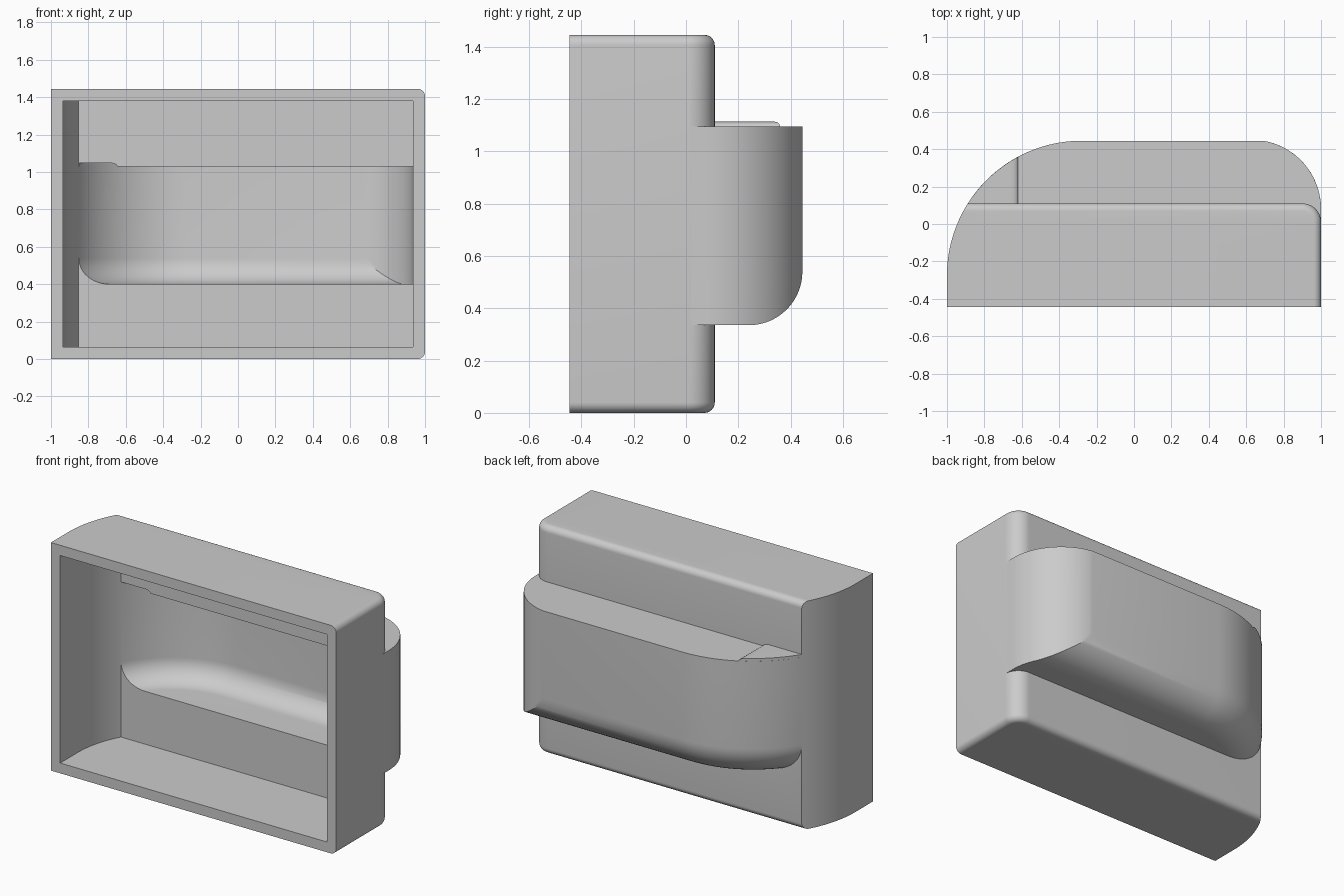
import bpy, bmesh
from math import asin, sin, cos, pi, sqrt

cube = bpy.data.objects.get("Cube")
if cube:
    bpy.data.objects.remove(cube, do_unlink=True)

grey = bpy.data.materials.new("plain_grey")
grey.use_nodes = True
grey.diffuse_color = (0.6, 0.6, 0.6, 1)
grey.node_tree.nodes["Principled BSDF"].inputs["Base Color"].default_value = (0.6, 0.6, 0.6, 1)

WALL = 0.065
LEFT_C = (-0.28, -0.275)   # centre of the large side curve
LEFT_R = 0.72


def arc(centre, r, a0, a1, n):
    steps = [a0 + (a1 - a0) * i / n for i in range(n + 1)]
    return [(centre[0] + r * cos(a), centre[1] + r * sin(a)) for a in steps]


def left_arc(r, y0, y1, n=32):
    """Large side curve between two depths."""
    a0 = pi - asin(max(-1, min(1, (y0 - LEFT_C[1]) / r)))
    a1 = pi - asin(max(-1, min(1, (y1 - LEFT_C[1]) / r)))
    return arc(LEFT_C, r, a0, a1, n)


def corner_arc(centre, r, back, n=20):
    """Right rear corner, cut off at the given depth."""
    return arc(centre, r, asin(min(1, (back - centre[1]) / r)), 0, n)


def loft(name, slices):
    """Solid from a stack of (z, outline) slices."""
    bm = bmesh.new()
    rings = [[bm.verts.new((x, y, z)) for x, y in pts] for z, pts in slices]
    for low, high in zip(rings, rings[1:]):
        for i in range(len(low)):
            j = (i + 1) % len(low)
            bm.faces.new((low[i], low[j], high[j], high[i]))
    bm.faces.new(rings[0])
    bm.faces.new(rings[-1])
    bmesh.ops.recalc_face_normals(bm, faces=bm.faces)
    mesh = bpy.data.meshes.new(name)
    bm.to_mesh(mesh)
    bm.free()
    mesh.materials.append(grey)
    obj = bpy.data.objects.new(name, mesh)
    bpy.context.collection.objects.link(obj)
    return obj


def fillet(r, n):
    """(height, inset) pairs of a quarter round, from the end inwards."""
    angles = [pi / 2 * i / n for i in range(n + 1)]
    return [(r * (1 - cos(a)), r * (1 - sin(a))) for a in angles]


def case_body():
    def outline(d):
        back = 0.11 - d
        return ([(-1, -0.445)] + left_arc(LEFT_R, LEFT_C[1], back)
                + corner_arc((0.9, 0.01), 0.1 - d, back) + [(1 - d, -0.445)])
    ends = fillet(0.04, 8)
    low = [(h, outline(d)) for h, d in ends]
    high = [(1.445 - h, outline(d)) for h, d in reversed(ends)]
    return loft("case", low + high)


def case_cavity():
    pts = ([(LEFT_C[0] - LEFT_R + WALL, -0.6)]
           + left_arc(LEFT_R - WALL, LEFT_C[1], 0.11 - WALL)
           + [(1 - WALL, 0.11 - WALL), (1 - WALL, -0.6)])
    return loft("case_cavity", [(WALL, pts), (1.445 - WALL, pts)])


def bulge(name, t):
    """Rear bulge, shrunk by t; its lower rear edge is rounded."""
    def outline(d):
        back = 0.445 - t - d
        return ([(-0.4, 0.0 - t)] + left_arc(LEFT_R - t - d, 0.108 - t, back)
                + corner_arc((0.63, 0.08), 0.37 - t, back)
                + [(1 - t, 0.02 if t == 0 else 0.04), (0.85, 0.0 - t)])
    slices = [(0.335 + t + h, outline(d)) for h, d in fillet(0.205 - t, 14)]
    return loft(name, slices + [(1.095 - t, outline(0))])


def step(name, t):
    """Low raised step on the bulge top, with a rounded inner end."""
    r = LEFT_R - t - 0.0005
    top, edge = 1.113 - t, -0.62 - 0.4 * t

    def outline(x):
        y = LEFT_C[1] + sqrt(r * r - (x - LEFT_C[0]) ** 2)
        return [(-0.72, 0.0 - t)] + left_arc(r, 0.107 - t, y, 16) + [(x, 0.0 - t)]
    curve = [(top - h, outline(edge - 2 * d)) for h, d in fillet(0.018, 6)]
    return loft(name, [(top - 0.025, outline(edge))] + curve[::-1])


def combine(base, other, operation):
    mod = base.modifiers.new(operation, 'BOOLEAN')
    mod.operation, mod.solver, mod.object = operation, 'EXACT', other
    bpy.context.view_layer.objects.active = base
    bpy.ops.object.modifier_apply(modifier=mod.name)
    bpy.data.objects.remove(other, do_unlink=True)


# Outer housing, then the matching hollow
housing = case_body()
housing.name = "housing"
combine(housing, bulge("bulge", 0), 'UNION')
combine(housing, step("step", 0), 'UNION')

hollow = case_cavity()
combine(hollow, bulge("bulge_cavity", WALL), 'UNION')
combine(hollow, step("step_cavity", WALL), 'UNION')
combine(housing, hollow, 'DIFFERENCE')

for o in bpy.context.selected_objects:
    o.select_set(False)
housing.select_set(True)
bpy.context.view_layer.objects.active = housing
bpy.ops.object.shade_smooth_by_angle(angle=pi / 7)
